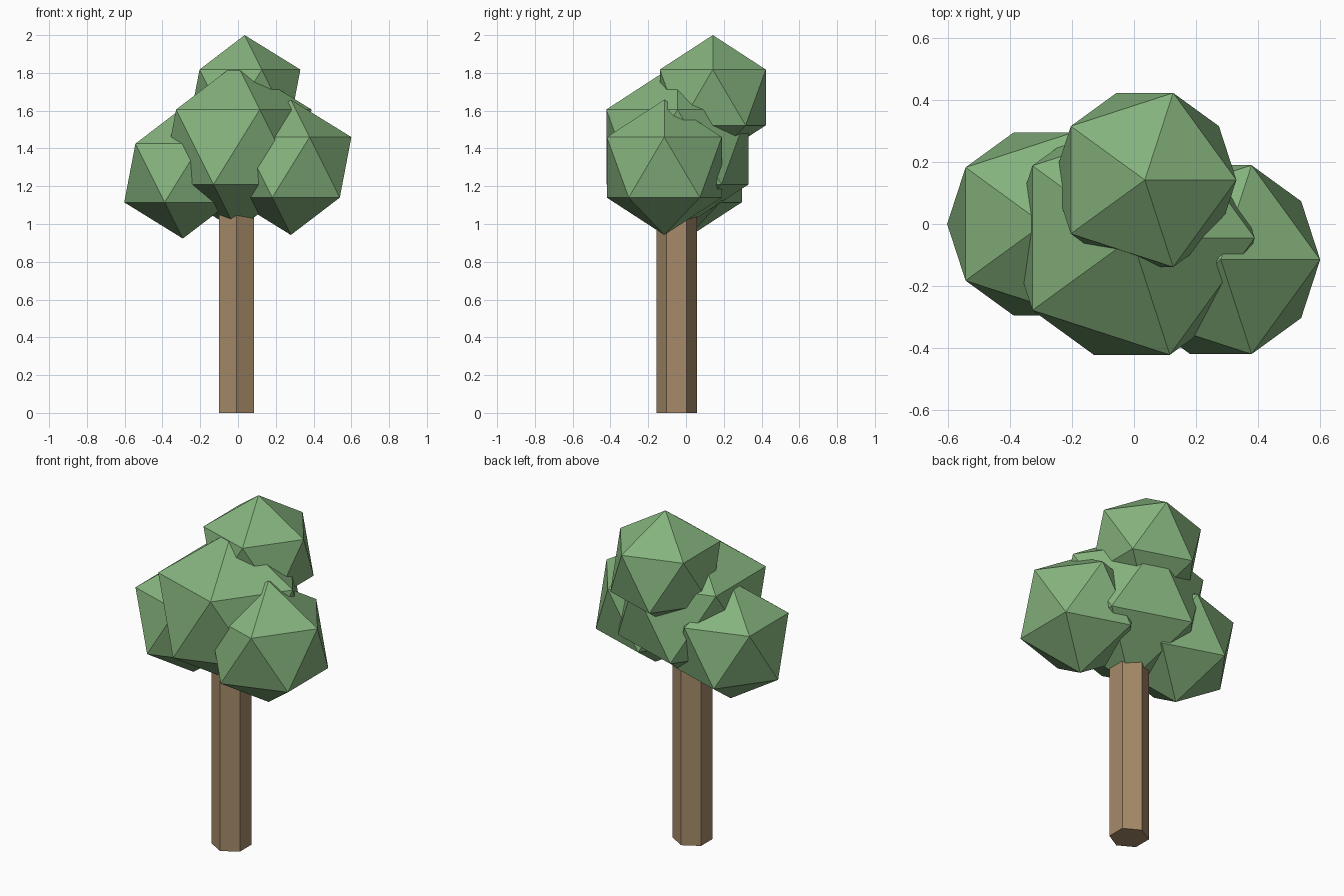
import bpy

cube = bpy.data.objects.get("Cube")
if cube:
    bpy.data.objects.remove(cube, do_unlink=True)


def make_material(name, rgb):
    mat = bpy.data.materials.new(name)
    mat.use_nodes = True
    color = (*rgb, 1.0)
    mat.diffuse_color = color
    bsdf = next(n for n in mat.node_tree.nodes if n.type == 'BSDF_PRINCIPLED')
    bsdf.inputs["Base Color"].default_value = color
    bsdf.inputs["Roughness"].default_value = 0.9
    return mat


leaf_green = make_material("leaf green", (0.235, 0.45, 0.205))
bark_brown = make_material("bark brown", (0.38, 0.255, 0.14))


def finish(name, mat):
    obj = bpy.context.object
    obj.name = name
    obj.data.name = name
    obj.data.materials.append(mat)
    bpy.ops.object.shade_flat()
    return obj


# Trunk: six-sided post reaching up into the foliage
TRUNK_HEIGHT = 1.15
bpy.ops.mesh.primitive_cylinder_add(
    vertices=6, radius=0.107, depth=TRUNK_HEIGHT,
    location=(-0.008, -0.05, TRUNK_HEIGHT / 2))
finish("trunk", bark_brown)

# Foliage: overlapping faceted clumps (name, radius, centre)
clumps = [
    ("foliage_centre", 0.443, (-0.007, -0.045, 1.408)),
    ("foliage_top", 0.33, (0.035, 0.142, 1.67)),
    ("foliage_left", 0.358, (0.28, -0.115, 1.30)),
    ("foliage_right", 0.347, (-0.292, 0.0, 1.27)),
]
for name, radius, centre in clumps:
    bpy.ops.mesh.primitive_ico_sphere_add(
        subdivisions=1, radius=radius, location=centre)
    finish(name, leaf_green)
